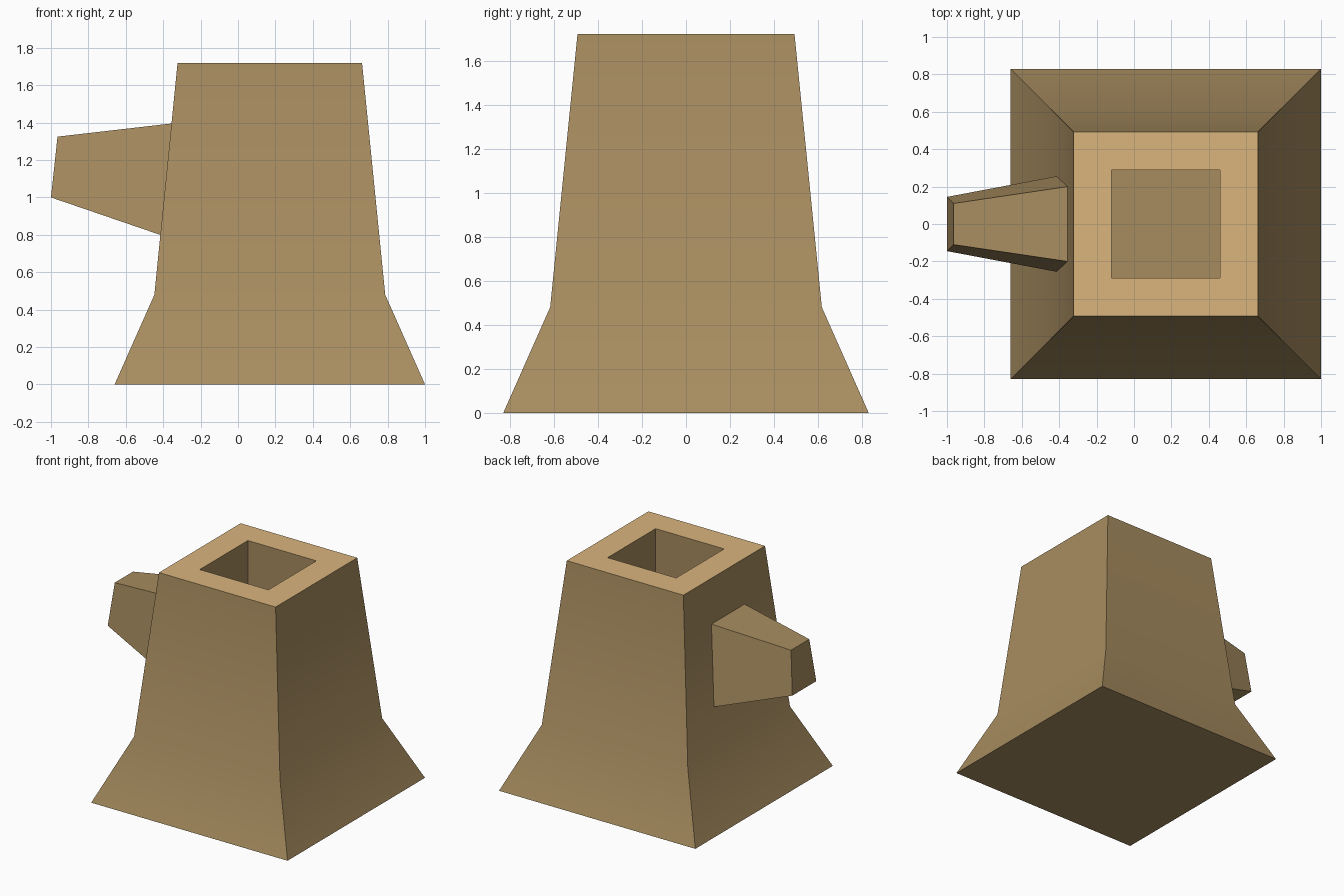
import bpy, bmesh, math

cube = bpy.data.objects.get("Cube")
if cube:
    bpy.data.objects.remove(cube, do_unlink=True)


def make_material(name, rgb):
    mat = bpy.data.materials.new(name)
    mat.use_nodes = True
    mat.diffuse_color = (*rgb, 1)
    mat.node_tree.nodes["Principled BSDF"].inputs["Base Color"].default_value = (*rgb, 1)
    return mat


BODY = make_material("brown clay", (0.39, 0.265, 0.116))
RIM = make_material("light tan", (0.70, 0.46, 0.205))


def loft(name, rings, materials):
    """Join successive four-cornered rings and cap both ends."""
    bm = bmesh.new()
    loops = [[bm.verts.new(p) for p in ring] for ring in rings]
    for a, b in zip(loops, loops[1:]):
        for i in range(4):
            j = (i + 1) % 4
            bm.faces.new((a[i], a[j], b[j], b[i]))
    bm.faces.new(loops[0])
    bm.faces.new(loops[-1])
    bmesh.ops.recalc_face_normals(bm, faces=bm.faces)
    mesh = bpy.data.meshes.new(name)
    bm.to_mesh(mesh)
    bm.free()
    for mat in materials:
        mesh.materials.append(mat)
    obj = bpy.data.objects.new(name, mesh)
    bpy.context.collection.objects.link(obj)
    bpy.ops.object.select_all(action="DESELECT")
    obj.select_set(True)
    bpy.context.view_layer.objects.active = obj
    bpy.ops.object.shade_smooth_by_angle(angle=math.radians(30))
    return obj


# Flared square tower with a square well sunk into its top
CENTRE, TOP = 0.17, 1.72


def square(half, z):
    return [(CENTRE + sx * half, sy * half, z)
            for sx, sy in ((-1, -1), (1, -1), (1, 1), (-1, 1))]


profile = [(0.83, 0), (0.617, 0.48), (0.493, TOP), (0.29, TOP), (0.29, 1.0)]
tower = loft("tower", [square(h, z) for h, z in profile], [BODY, RIM])
for face in tower.data.polygons:
    if face.center.z > TOP - 0.01:
        face.material_index = 1


# Tapered spout on the right wall
def upright(top, bottom):
    (tx, tz, tw), (bx, bz, bw) = top, bottom
    return [(bx, -bw, bz), (bx, bw, bz), (tx, tw, tz), (tx, -tw, tz)]


loft("spout", [upright((-0.35, 1.396, 0.201), (-0.41, 0.798, 0.256)),
               upright((-0.965, 1.325, 0.11), (-1.0, 1.0, 0.145))], [BODY])
